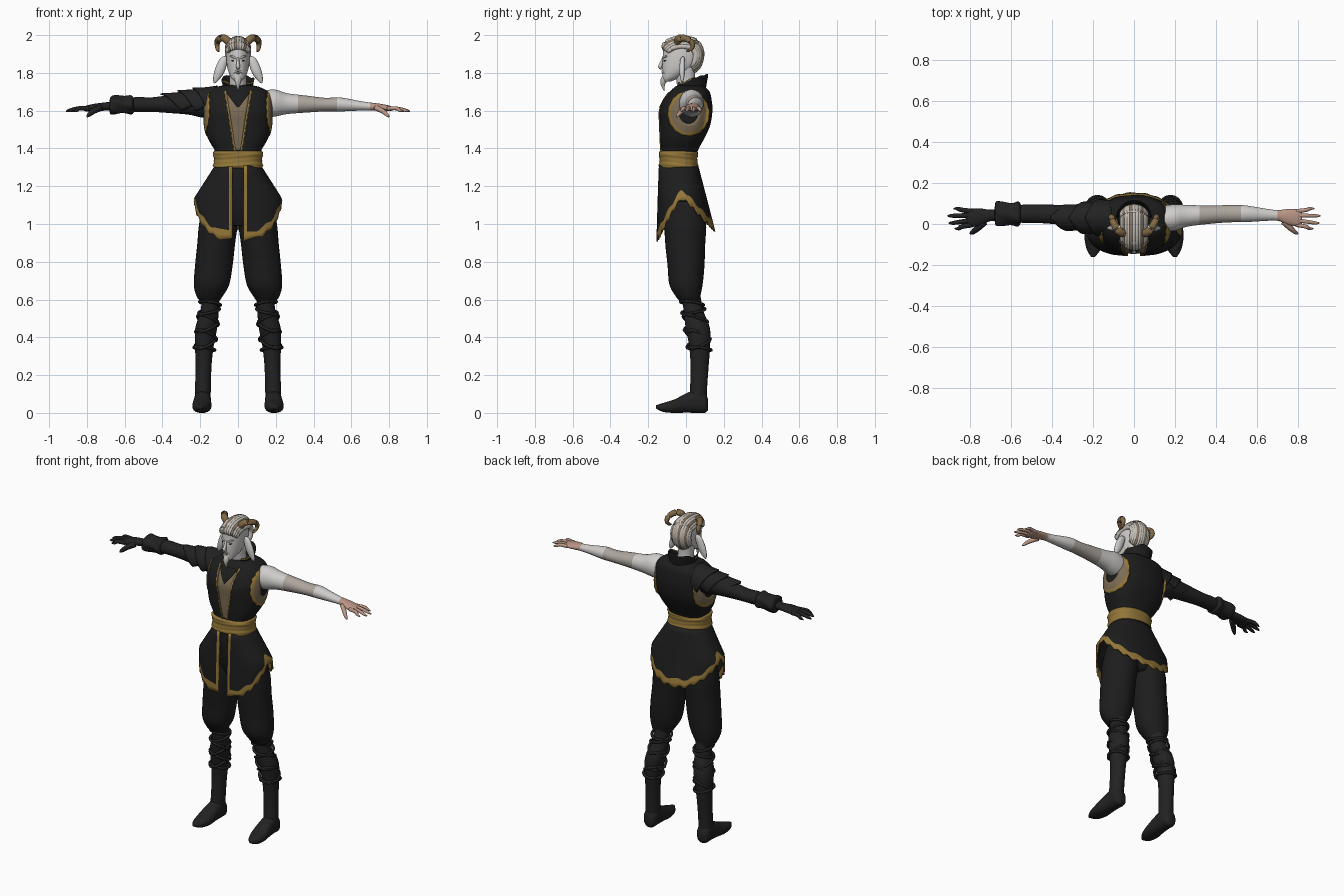
import bpy, bmesh
from math import sin, cos, pi, asin, copysign
from mathutils import Vector
from mathutils.bvhtree import BVHTree

if "Cube" in bpy.data.objects:
    bpy.data.objects.remove(bpy.data.objects["Cube"])


def material(name, r, g, b):
    m = bpy.data.materials.new(name)
    m.use_nodes = True
    m.diffuse_color = (r, g, b, 1)
    m.node_tree.nodes["Principled BSDF"].inputs["Base Color"].default_value = (r, g, b, 1)
    return m


CLOTH = material("black cloth", .012, .012, .012)
LEATHER = material("black leather", .016, .016, .017)
GOLD = material("gold trim", .29, .18, .04)
KHAKI = material("khaki lining", .2, .15, .09)
SKIN = material("white skin", .62, .61, .6)
TAN = material("grey skin", .42, .38, .34)
PINK = material("pink hand", .5, .31, .24)
HORN = material("horn brown", .22, .14, .06)
HAIR = material("pale hair", .55, .52, .47)
STREAK = material("brown hair", .25, .18, .12)


def grid(name, rows, mats, closed=False, caps=False, rule=None, thick=0):
    """Skin rows of points; rule(centre, row, column) gives the material index."""
    bm = bmesh.new()
    vs = [[bm.verts.new(p) for p in r] for r in rows]
    n = len(rows[0])
    for i in range(len(rows) - 1):
        for j in range(n if closed else n - 1):
            k = (j + 1) % n
            f = bm.faces.new((vs[i][j], vs[i][k], vs[i + 1][k], vs[i + 1][j]))
            if rule:
                f.material_index = rule(f.calc_center_median(), i, j)
    if caps:
        for r in (vs[0], vs[-1]):
            f = bm.faces.new(r)
            if rule:
                f.material_index = rule(f.calc_center_median(), 0, 0)
    bmesh.ops.recalc_face_normals(bm, faces=bm.faces)
    me = bpy.data.meshes.new(name)
    bm.to_mesh(me)
    bm.free()
    me.shade_smooth()
    for m in mats:
        me.materials.append(m)
    ob = bpy.data.objects.new(name, me)
    bpy.context.collection.objects.link(ob)
    if thick:
        ob.modifiers.new("thickness", "SOLIDIFY").thickness = thick
    return ob


def smooth(keys, k=5):
    """Catmull-Rom interpolation of key tuples."""
    out = []
    for i in range(len(keys) - 1):
        quad = [keys[max(0, min(len(keys) - 1, i + d))] for d in (-1, 0, 1, 2)]
        for s in range(k):
            t = s / k
            out.append([b + t / 2 * (c - a + t * (2*a - 5*b + 4*c - d + t * (3*(b - c) + d - a)))
                        for a, b, c, d in zip(*quad)])
    return out + [list(keys[-1])]


def power(v, e):
    return copysign(abs(v) ** e, v)


def loft(name, keys, mats, axis="z", e=1, side=1, n=32, rule=None, ripple=None):
    """Rings of (position on axis, two centre offsets, two radii)."""
    rows = []
    for t, a, b, ra, rb in smooth(keys):
        row = []
        for j in range(n):
            w = 2 * pi * j / n
            g = 1 + (ripple(t, w) if ripple else 0)
            u, v = a + ra * g * power(cos(w), e), b + rb * g * power(sin(w), e)
            x, y, z = {"z": (u, v, t), "x": (t, u, v), "y": (u, t, v)}[axis]
            row.append((side * x, y, z))
        rows.append(row)
    return grid(name, rows, mats, True, True, rule)


def tube(name, keys, mat, side=1, n=10, flat=1):
    """Tapered tube through (x, y, z, radius) keys."""
    pts = smooth(keys, 4)
    rows = []
    for i, p in enumerate(pts):
        t = (Vector(pts[min(i + 1, len(pts) - 1)][:3]) - Vector(pts[max(i - 1, 0)][:3])).normalized()
        ref = Vector((0, 1, 0)) if abs(t.y) < .8 else Vector((1, 0, 0))
        a = t.cross(ref).normalized()
        b = t.cross(a)
        ring = [Vector(p[:3]) + p[3] * (a * cos(w) + b * flat * sin(w))
                for w in (2 * pi * j / n for j in range(n))]
        rows.append([(side * q.x, q.y, q.z) for q in ring])
    return grid(name, rows, [mat], True, True)


# Torso, sash and hips
torso = loft("tunic_body", [(1.3, 0, -.04, .115, .09), (1.38, 0, -.035, .12, .095), (1.45, 0, -.02, .158, .115),
             (1.52, 0, -.005, .176, .132), (1.6, 0, 0, .18, .14), (1.66, 0, .01, .175, .125),
             (1.7, 0, .02, .158, .105), (1.725, 0, .02, .115, .08), (1.735, 0, .02, .07, .06)],
             [CLOTH], e=.8, n=64)
tree = BVHTree.FromPolygons([v.co for v in torso.data.vertices], [p.vertices for p in torso.data.polygons])
loft("sash", [(1.295, 0, -.04, .122, .095), (1.305, 0, -.04, .132, .104), (1.34, 0, -.04, .127, .1),
     (1.375, 0, -.04, .133, .104), (1.387, 0, -.04, .122, .095)], [GOLD], e=.85, n=48,
     ripple=lambda z, w: .018 * sin(260 * z + 2 * sin(2 * w)))
loft("hips", [(1.31, 0, -.04, .11, .085), (1.2, 0, -.025, .15, .1), (1.08, 0, -.005, .17, .1),
     (.99, 0, 0, .1, .07)], [CLOTH])


# Plates draped on the tunic front: lining, bib and gold lapel edges
def drape(name, left, right, z0, z1, mat, lift):
    rows = []
    for i in range(25):
        z = z0 + (z1 - z0) * i / 24
        row = []
        for j in range(9):
            x = left(z) + (right(z) - left(z)) * j / 8
            hit = tree.ray_cast(Vector((x, -1, z)), Vector((0, 1, 0)))[0]
            row.append((x, (hit.y if hit else -.05) - lift, z))
        rows.append(row)
    grid(name, rows, [mat], thick=.004)


def lapel(z):
    return .012 + .16 * (z - 1.39)


drape("chest_lining", lambda z: -lapel(z), lapel, 1.39, 1.69, KHAKI, .002)
drape("neck_bib", lambda z: -.75 * (z - 1.615), lambda z: .75 * (z - 1.615), 1.615, 1.7, CLOTH, .006)
for s in (1, -1):
    drape("lapel_edge", lambda z: s * lapel(z),
          lambda z: s * (lapel(z) + .009 + .003 * sin(190 * z)), 1.385, 1.71, GOLD, .006)

# Armholes: khaki lining disc with a gold rim
for s in (1, -1):
    rows = []
    for r in (.05, .065, .08, .093, .094, .102, .11):
        row = []
        for j in range(48):
            w = 2 * pi * j / 48
            scallop = 1 + (.025 * sin(16 * w) if r > .105 else 0)
            y, z = .014 + r * scallop * cos(w), 1.585 + 1.08 * r * scallop * sin(w)
            hit = tree.ray_cast(Vector((s, y, z)), Vector((-s, 0, 0)))[0]
            row.append((s * max(.135, abs(hit.x) if hit else 0) + s * .005, y, z))
        rows.append(row)
    grid("armhole_trim", rows, [KHAKI, GOLD], True, rule=lambda c, i, j: int(i > 2), thick=.006)


# Flared skirt with front slit, scalloped gold hem and gold slit edges
def skirt_point(a, z, slit=None):
    d = 1.31 - z
    hx = min(.122 + .64 * d, .235)
    if slit:
        a = asin((slit / hx) ** (1 / .75)) if a < pi else 2 * pi - asin((slit / hx) ** (1 / .75))
    front = cos(a) > 0
    ry = .125 + .03 * d if front else .085 + .26 * d
    return (hx * power(sin(a), .75 if front else .9), -.02 - ry * power(cos(a), .9), z)


COLS = 96
rows = []
for v in (0, .12, .25, .4, .55, .7, .85, 1, 1.01, 1.5, 2):
    row = []
    for j in range(COLS + 1):
        a = .2 + (2 * pi - .4) * j / COLS
        c = cos(a)
        hem = 1.135 - (.225 if c > 0 else .165) * abs(c) ** 1.15
        top = hem + .045 + .008 * sin(14 * a)
        z = 1.31 + (top - 1.31) * v if v <= 1 else top + (hem + .009 * sin(23 * a) - top) * (v - 1)
        edge = min(j, COLS - j)
        row.append(skirt_point(a, z, .03 + .018 * edge if edge < 2 else None))
    rows.append(row)
grid("skirt", rows, [CLOTH, GOLD], rule=lambda c, i, j: int(i > 6 or j in (0, COLS - 1)), thick=.008)

# Standing collar, open at the throat, with a gold lip
rows = []
for v in (0, .3, .6, .9, 1):
    row = []
    for j in range(33):
        a = .6 + (2 * pi - 1.2) * j / 32
        high = 1.745 + .045 * (1 - cos(a)) / 2 + .006 * sin(5 * a)
        r = .066 + .016 * v
        row.append((r * sin(a), .03 - r * cos(a), 1.7 + (high - 1.7) * v))
    rows.append(row)
grid("collar", rows, [CLOTH, GOLD], rule=lambda c, i, j: int(i == 3 and c.y < .03), thick=.006)

# Neck and head
loft("neck", [(1.69, 0, .02, .055, .055), (1.75, 0, 0, .045, .05), (1.84, 0, -.005, .045, .055)], [SKIN])
loft("head", [(1.755, 0, -.1, .018, .022), (1.775, 0, -.08, .036, .045), (1.81, 0, -.05, .052, .075),
     (1.85, 0, -.03, .06, .096), (1.9, 0, -.022, .062, .1), (1.95, 0, -.02, .058, .096),
     (1.98, 0, -.025, .04, .07), (1.99, 0, -.03, .012, .02)], [SKIN])
tube("nose", [(0, -.12, 1.88, .006), (0, -.13, 1.855, .008), (0, -.137, 1.832, .011), (0, -.125, 1.822, .006)], SKIN)
tube("mouth", [(-.016, -.118, 1.797, .002), (0, -.125, 1.799, .004), (.016, -.118, 1.797, .002)], TAN)
tube("goatee", [(0, -.105, 1.785, .018), (0, -.118, 1.76, .018), (0, -.122, 1.735, .011), (0, -.115, 1.705, .002)], HAIR)
for s in (1, -1):
    tube("eye", [(.014, -.117, 1.862, .002), (.024, -.113, 1.864, .006), (.036, -.106, 1.867, .002)], LEATHER, s)
    tube("brow", [(.01, -.12, 1.877, .004), (.025, -.116, 1.884, .006), (.042, -.102, 1.888, .003)], HAIR, s)
    tube("moustache", [(.002, -.125, 1.811, .005), (.018, -.117, 1.803, .005), (.028, -.105, 1.775, .002)], HAIR, s)
    tube("ear", [(.055, -.015, 1.875, .01), (.075, -.018, 1.865, .022), (.098, -.02, 1.81, .026),
         (.118, -.02, 1.765, .015), (.125, -.02, 1.745, .003)], SKIN, s, flat=.6)
    tube("horn", [(.04, -.045, 1.95, .02), (.066, -.04, 1.98, .02), (.092, -.01, 1.984, .018),
         (.108, .025, 1.968, .016), (.11, .035, 1.94, .012), (.105, .015, 1.918, .008), (.1, 0, 1.915, .002)], HORN, s, 14)

# Hair locks swept back over the skull
for k in range(-6, 7):
    w = k * .2
    path = [(-.118, .045, .008), (-.115, .068, .014), (-.08, .093, .014), (-.02, .103, .014),
            (.05, .088, .015), (.082, .03, .016), (.07, -.04, .014), (.045, -.08, .004)]
    tube("hair_lock", [(.058 * sin(w), -.02 + (y + .02) * (.55 + .45 * cos(w)), 1.88 + h * (.35 + .65 * cos(w)), r)
         for y, h, r in path], STREAK if k in (-4, -1, 3) else HAIR)

# Arms and hands: bare on the left, sleeved and gloved on the right
ARM = [(.1, .025, 1.63, .06, .07), (.19, .03, 1.64, .065, .072), (.26, .04, 1.637, .053, .055),
       (.36, .045, 1.635, .045, .045), (.46, .05, 1.632, .042, .036), (.54, .05, 1.633, .041, .037),
       (.64, .045, 1.626, .03, .026), (.7, .042, 1.622, .026, .021), (.75, .035, 1.618, .038, .019),
       (.8, .03, 1.612, .042, .015), (.82, .03, 1.61, .036, .008)]


def arm_tone(c, i, j):
    return 2 if c.x > .7 else int(.32 < c.x < .53)


FINGERS = [(-.004, .875, -.022), (.018, .905, .005), (.042, .91, .04), (.062, .88, .075)]
loft("bare_arm", ARM, [SKIN, TAN, PINK], "x", rule=arm_tone)
loft("sleeve_arm", [(x, y, z, a * 1.08, b * 1.06) for x, y, z, a, b in ARM], [LEATHER], "x", side=-1)
for s, skin, grow in ((1, PINK, 1), (-1, LEATHER, 1.2)):
    for y0, x1, y1 in FINGERS:
        tube("finger", [(.79, y0, 1.612, .011 * grow), (.84, (y0 + y1) / 2, 1.612, .01 * grow),
             (x1 - .02, y1, 1.602, .008 * grow), (x1, y1, 1.596, .003)], skin, s)
    tube("thumb", [(.73, .01, 1.615, .015 * grow), (.765, -.022, 1.598, .013 * grow),
         (.79, -.042, 1.577, .009 * grow), (.8, -.048, 1.566, .003)], skin, s)
loft("glove_cuff", [(.55, .05, 1.63, .038, .035), (.565, .05, 1.632, .06, .05), (.6, .05, 1.632, .053, .045),
     (.655, .048, 1.63, .06, .05), (.675, .048, 1.627, .056, .044), (.68, .047, 1.625, .03, .026)],
     [LEATHER], "x", side=-1, ripple=lambda t, w: .06 * sin(5 * w + 40 * t))

# Layered pointed shoulder plates over the sleeve
for x0, reach, r in ((.11, .13, .088), (.17, .15, .077), (.24, .17, .062)):
    rows = []
    for i in range(7):
        v = i / 6
        row = []
        for j in range(21):
            w = (j / 10 - 1) * 1.9
            point = max(0, 1 - abs(w) / 1.9)
            rad = r * (1 + .16 * v * v * point)
            row.append((-x0 - reach * v * (.35 + .65 * point), .03 + rad * sin(w), 1.645 + rad * cos(w) - .025 * v))
        rows.append(row)
    grid("shoulder_plate", rows, [LEATHER], thick=.008)

# Legs: baggy breeches, wrapped boots and shoes
for s in (1, -1):
    loft("breeches", [(1.12, .09, -.005, .09, .095), (1, .104, -.003, .102, .11), (.9, .115, -.004, .1, .106),
         (.78, .128, 0, .1, .097), (.68, .14, 0, .094, .088), (.62, .15, .01, .07, .067),
         (.585, .15, .022, .046, .05)], [CLOTH], side=s,
         ripple=lambda z, w: .025 * max(0, 1.05 - z) * sin(6 * w + 14 * z))
    loft("boot_shaft", [(.63, .145, .025, .046, .05), (.54, .15, .04, .048, .052), (.45, .168, .062, .058, .064),
         (.36, .178, .072, .05, .056), (.25, .182, .072, .042, .048), (.12, .186, .066, .042, .045),
         (.05, .187, .062, .042, .048)], [LEATHER], side=s)
    loft("shoe", [(-.16, .2, .032, .01, .008), (-.12, .196, .029, .036, .024), (-.06, .192, .036, .05, .036),
         (0, .189, .052, .047, .051), (.06, .187, .062, .044, .062), (.1, .187, .052, .04, .052),
         (.116, .187, .045, .02, .03)], [LEATHER], "y", e=.85, side=s)
    # Crossing leg wraps
    for z, tilt in ((.58, .012), (.54, -.015), (.49, .03), (.46, -.03), (.41, .03), (.37, -.03), (.34, .01)):
        t = (z - .34) / .24
        ring = [(.178 - .03 * t + .056 * cos(w), .072 - .04 * t + .062 * sin(w), z + tilt * cos(w + .8), .008)
                for w in (pi * j / 6 for j in range(13))]
        tube("leg_wrap", ring, LEATHER, s, 8)
